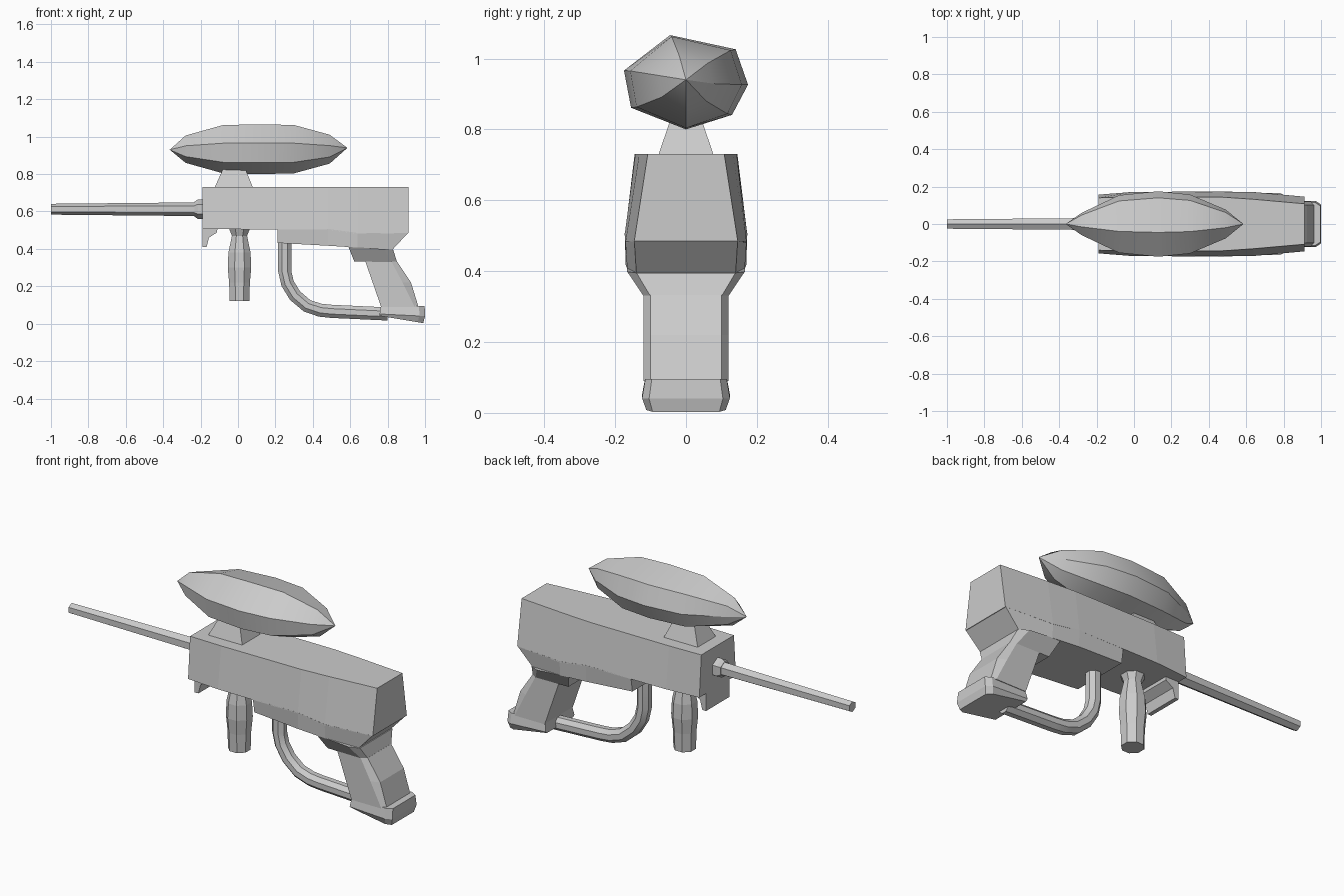
import bpy, bmesh, math

if "Cube" in bpy.data.objects:
    bpy.data.objects.remove(bpy.data.objects["Cube"])


def loft(name, rings, tips=(None, None), smooth=None):
    """Skin closed rings of equal length; ends are capped or drawn to a tip."""
    bm = bmesh.new()
    rows = [[bm.verts.new(p) for p in r] for r in rings]
    n = len(rows[0])
    for a, b in zip(rows, rows[1:]):
        for i in range(n):
            j = (i + 1) % n
            bm.faces.new((a[i], a[j], b[j], b[i]))
    for row, tip in ((rows[0], tips[0]), (rows[-1], tips[1])):
        if tip:
            t = bm.verts.new(tip)
            for i in range(n):
                bm.faces.new((row[i], row[(i + 1) % n], t))
        else:
            bm.faces.new(row)
    bmesh.ops.recalc_face_normals(bm, faces=bm.faces)
    me = bpy.data.meshes.new(name)
    bm.to_mesh(me)
    bm.free()
    ob = bpy.data.objects.new(name, me)
    bpy.context.collection.objects.link(ob)
    if smooth:
        bpy.ops.object.select_all(action='DESELECT')
        ob.select_set(True)
        bpy.context.view_layer.objects.active = ob
        bpy.ops.object.shade_smooth_by_angle(angle=math.radians(smooth))
    return ob


def slab(x_top, x_bot, zt, zb, yt, yb):
    """Trapezoid section of the body, with separate x for top and bottom."""
    return [(x_top, -yt, zt), (x_top, yt, zt), (x_bot, yb, zb), (x_bot, -yb, zb)]


def grip_ring(x0, x1, z0, z1, y, c):
    """Grip section at a height: flat front, chamfered back corners."""
    xc = x1 - c
    zc = z0 + (z1 - z0) * (xc - x0) / (x1 - x0)
    yb = y * 0.84
    return [(x0, -y, z0), (xc, -y, zc), (x1, -yb, z1),
            (x1, yb, z1), (xc, y, zc), (x0, y, z0)]


def circle(n, r, turn=0.0):
    return [(r * math.cos(turn + 2 * math.pi * i / n),
             r * math.sin(turn + 2 * math.pi * i / n)) for i in range(n)]


# Receiver body
loft("body", [slab(-.19, -.19, .73, .505, .14, .157),
              slab(0, 0, .73, .505, .145, .172),
              slab(.48, .48, .73, .503, .143, .173),
              slab(.64, .64, .73, .48, .132, .171),
              slab(.912, .912, .73, .485, .108, .146)])

# Lower frame under the body
loft("lower_frame", [slab(.21, .21, .507, .432, .172, .16),
                     slab(.48, .48, .507, .417, .173, .17),
                     slab(.64, .64, .485, .407, .171, .166),
                     slab(.91, .825, .486, .395, .146, .14)])

# Rear grip with shoulder, shaft and foot
loft("grip_shoulder", [grip_ring(.59, .83, .412, .395, .166, .05),
                       grip_ring(.622, .85, .332, .33, .12, .03)])
loft("grip", [grip_ring(.68, .85, .335, .332, .12, .03),
              grip_ring(.72, .925, .22, .22, .12, .045),
              grip_ring(.765, .965, .09, .09, .12, .02)])
loft("grip_foot", [grip_ring(.765, .998, .10, .095, .115, .03),
                   grip_ring(.757, 1.0, .052, .04, .124, .03),
                   grip_ring(.757, .99, .042, 0.003, .112, .03)])

# Trigger guard tube
path = [(.25, .46), (.25, .28), (.265, .215), (.305, .15), (.37, .095),
        (.44, .072), (.50, .066), (.80, .052)]
rings = []
for i, (x, z) in enumerate(path):
    a, b = path[max(i - 1, 0)], path[min(i + 1, len(path) - 1)]
    dx, dz = b[0] - a[0], b[1] - a[1]
    l = math.hypot(dx, dz)
    rings.append([(x - dz / l * u, v, z + dx / l * u)
                  for u, v in circle(8, .038, math.pi / 8)])
loft("trigger_guard", rings, smooth=30)

# Front handle
loft("front_handle", [[(.008 + u, v, z) for u, v in circle(8, r, math.pi / 8)]
                      for z, r in ((.12, .057), (.22, .06), (.30, .068),
                                   (.38, .064), (.47, .044), (.507, .06))])

# Bracket under the front of the body
prof = [(-.19, .51), (-.19, .41), (-.168, .41), (-.155, .46), (-.112, .488), (-.11, .51)]
loft("front_bracket", [[(x, y, z) for x, z in prof] for y in (-.1, .1)])

# Barrel and its collar
for name, secs in (("barrel", ((-1, .029), (-.18, .037))),
                   ("barrel_collar", ((-.232, .04), (-.215, .052), (-.18, .052)))):
    loft(name, [[(x, u, .612 + v) for u, v in circle(6, r, math.pi / 6)]
                for x, r in secs])

# Neck that carries the hopper
loft("hopper_neck", [[(-.125, -.078, .728), (.08, -.078, .728), (.08, .078, .728), (-.125, .078, .728)],
                     [(-.07, -.036, .85), (.03, -.036, .85), (.03, .036, .85), (-.07, .036, .85)]])

# Hopper: faceted egg lofted from one irregular outline
outline = [(-.045, .133), (.14, .093), (.175, -.007), (.13, -.092),
           (0, -.133), (-.155, -.072), (-.175, .033)]
secs = [(-.28, .34, .55), (-.08, .88, .97), (.13, 1, 1), (.30, .90, .97), (.49, .44, .58)]
loft("hopper", [[(x, y * sy, .933 + z * sz) for y, z in outline] for x, sy, sz in secs],
     tips=((-.365, 0, .93), (.585, 0, .94)), smooth=25)
